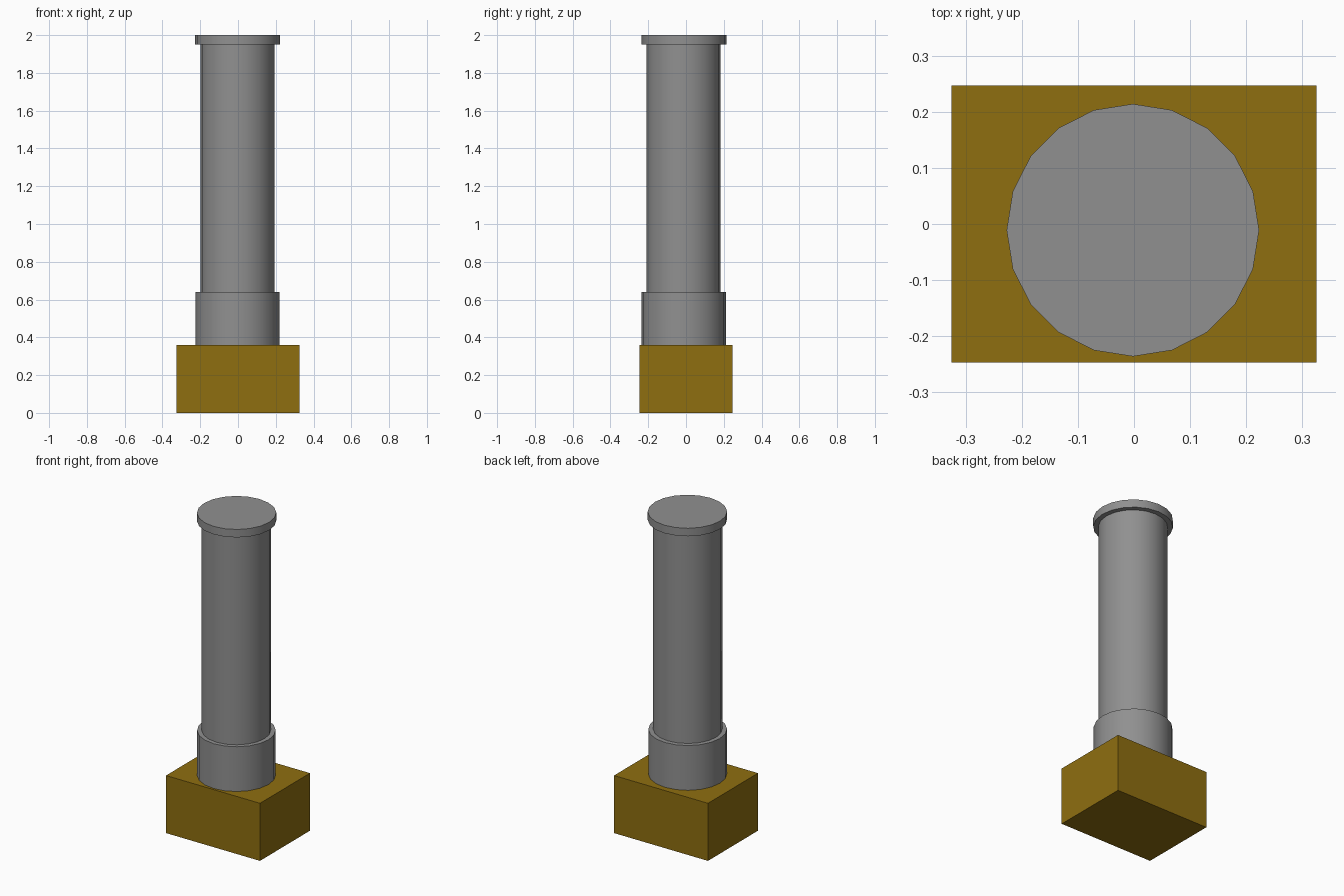
import bpy
import math

if "Cube" in bpy.data.objects:
    bpy.data.objects.remove(bpy.data.objects["Cube"])

SIDES = 20
AXIS = (-0.002, -0.011)  # column axis, slightly off the base centre


def material(name, rgb):
    mat = bpy.data.materials.new(name)
    mat.diffuse_color = (*rgb, 1)
    mat.use_nodes = True
    mat.node_tree.nodes["Principled BSDF"].inputs["Base Color"].default_value = mat.diffuse_color
    return mat


ochre = material("ochre", (0.272, 0.156, 0.005))
grey = material("dark_grey", (0.28, 0.28, 0.28))


def drum(name, radius, z0, z1, axis=AXIS):
    """Upright cylinder between two heights, smooth around its side."""
    bpy.ops.mesh.primitive_cylinder_add(
        vertices=SIDES, radius=radius, depth=z1 - z0,
        location=(*axis, (z0 + z1) / 2))
    obj = bpy.context.object
    obj.name = name
    obj.data.materials.append(grey)
    bpy.ops.object.shade_smooth_by_angle(angle=math.radians(30))
    return obj


# Block base
bpy.ops.mesh.primitive_cube_add(size=1, location=(0, 0, 0.18))
base = bpy.context.object
base.name = "base_block"
base.scale = (0.65, 0.494, 0.36)
bpy.ops.object.transform_apply(location=False, rotation=False, scale=True)
base.data.materials.append(ochre)

# Collar, shaft and cap of the column
drum("collar", 0.223, 0.36, 0.64, (-0.003, -0.012))
drum("shaft", 0.196, 0.64, 1.95, (-0.003, -0.013))
drum("cap", 0.225, 1.95, 2.0)
